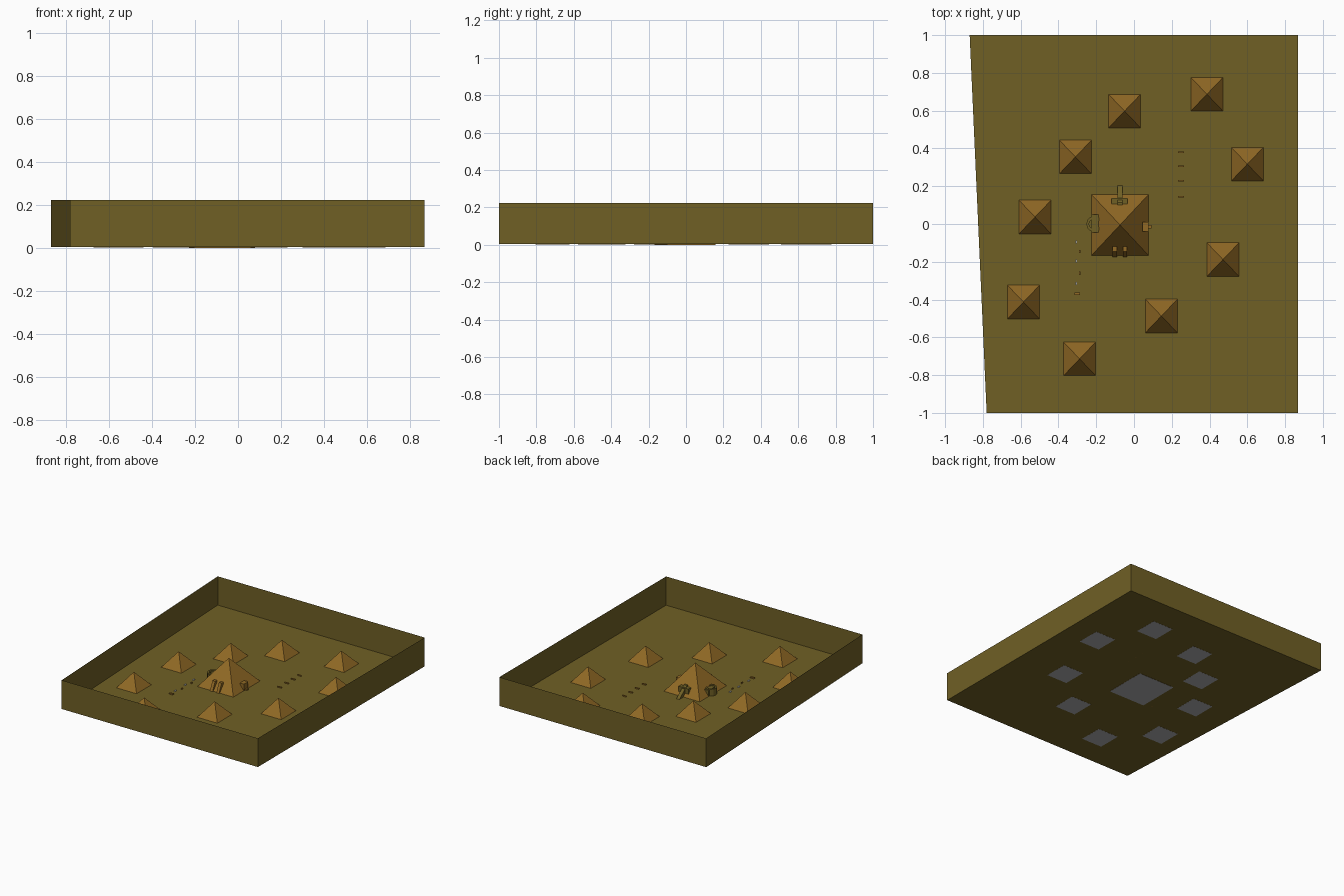
import bpy, bmesh, math
from mathutils import Vector

if "Cube" in bpy.data.objects:
    bpy.data.objects.remove(bpy.data.objects["Cube"])


def srgb(r, g, b):
    f = lambda c: (c / 255 / 12.92) if c < 11 else ((c / 255 + 0.055) / 1.055) ** 2.4
    return (f(r), f(g), f(b), 1)


def material(name, rgb):
    m = bpy.data.materials.new(name)
    m.diffuse_color = srgb(*rgb)
    m.use_nodes = True
    m.node_tree.nodes["Principled BSDF"].inputs["Base Color"].default_value = m.diffuse_color
    return m


SAND = material("olive sand", (112, 96, 37))
STONE = material("ochre stone", (146, 106, 37))
GREY = material("grey underside", (170, 170, 174))
WHITE = material("white marker", (235, 235, 230))


def finish(name, bm, *mats):
    me = bpy.data.meshes.new(name)
    bm.to_mesh(me)
    bm.free()
    for m in mats:
        me.materials.append(m)
    ob = bpy.data.objects.new(name, me)
    bpy.context.collection.objects.link(ob)
    return ob


def prism(name, pts, axis, a, b, mat):
    """Extrude a profile: axis 'x' takes (y, z) points, axis 'y' takes (x, z)."""
    bm = bmesh.new()
    at = (lambda p, t: (t, p[0], p[1])) if axis == 'x' else (lambda p, t: (p[0], t, p[1]))
    lo = [bm.verts.new(at(p, a)) for p in pts]
    hi = [bm.verts.new(at(p, b)) for p in pts]
    bm.faces.new(lo)
    bm.faces.new(hi[::-1])
    for i in range(len(pts)):
        j = (i + 1) % len(pts)
        bm.faces.new((lo[j], lo[i], hi[i], hi[j]))
    bmesh.ops.recalc_face_normals(bm, faces=bm.faces)
    return finish(name, bm, mat)


def box(name, x0, x1, y0, y1, z0, z1, mat):
    return prism(name, [(x0, z0), (x1, z0), (x1, z1), (x0, z1)], 'y', y0, y1, mat)


def pyramid(name, cx, cy, w, d, z0, h):
    bm = bmesh.new()
    base = [bm.verts.new((cx + sx * w / 2, cy + sy * d / 2, z0))
            for sx, sy in ((-1, -1), (1, -1), (1, 1), (-1, 1))]
    tip = bm.verts.new((cx, cy, h))
    for i in range(4):
        bm.faces.new((base[i], base[(i + 1) % 4], tip))
    bm.faces.new(base[::-1]).material_index = 1
    return finish(name, bm, STONE, GREY)


# Open tray: floor and four paper-thin walls, left side slanted
corners = [(-0.78, -1), (0.867, -1), (0.867, 1), (-0.87, 1)]
F = 0.004
bm = bmesh.new()
bm.faces.new([bm.verts.new((x, y, F)) for x, y in corners])
finish("desert_floor", bm, SAND)
bm = bmesh.new()
low = [bm.verts.new((x, y, F)) for x, y in corners]
top = [bm.verts.new((x, y, 0.222)) for x, y in corners]
for i in range(4):
    j = (i + 1) % 4
    bm.faces.new((low[i], low[j], top[j], top[i]))
finish("boundary_walls", bm, SAND)

# Pyramids
pyramid("great_pyramid", -0.074, -0.005, 0.307, 0.328, 0.0, 0.2)
for i, (x, y) in enumerate([(0.386, 0.687), (-0.05, 0.598), (-0.31, 0.355),
                            (0.60, 0.317), (-0.524, 0.037), (0.471, -0.188),
                            (-0.585, -0.413), (0.145, -0.487), (-0.288, -0.714)]):
    pyramid(f"small_pyramid_{i + 1}", x, y, 0.173, 0.181, 0.002, 0.113)

# South entrance: two sloping side walls
for i, x in enumerate((-0.113, -0.059)):
    prism(f"south_entrance_wall_{i + 1}",
          [(-0.175, F), (-0.12, F), (-0.12, 0.07), (-0.145, 0.07)],
          'x', x, x + 0.022, STONE)

# North entrance: lintel block with a long narrow ramp
box("north_entrance_block", -0.118, -0.034, 0.10, 0.138, F, 0.065, SAND)
prism("north_ramp", [(0.205, F), (0.10, F), (0.10, 0.075), (0.115, 0.075)],
      'x', -0.088, -0.062, SAND)

# East entrance: small porch with a step
box("east_porch", 0.045, 0.078, -0.04, 0.01, F, 0.055, STONE)
box("east_step", 0.078, 0.092, -0.025, -0.005, F, 0.012, STONE)

# West entrance: porch behind a low round well
box("west_porch", -0.225, -0.175, -0.045, 0.05, F, 0.05, SAND)
bm = bmesh.new()
rings = [[bm.verts.new((-0.21 + r * math.cos(a * math.pi / 6),
                        r * math.sin(a * math.pi / 6), z)) for a in range(12)]
         for r, z in ((0.042, F), (0.042, 0.055), (0.028, 0.055), (0.028, F))]
for lo, hi in zip(rings, rings[1:]):
    for i in range(12):
        j = (i + 1) % 12
        bm.faces.new((lo[i], lo[j], hi[j], hi[i]))
finish("west_round_well", bm, SAND)

# Rows of tiny marker stones
for i, y in enumerate((0.38, 0.305, 0.228, 0.145)):
    box(f"east_marker_{i + 1}", 0.234, 0.266, y - 0.004, y + 0.004, F, 0.012, STONE)
for i, (x, y, w, d, m) in enumerate([
        (-0.306, -0.095, 0.008, 0.016, WHITE), (-0.306, -0.195, 0.008, 0.016, WHITE),
        (-0.306, -0.315, 0.008, 0.016, WHITE), (-0.288, -0.145, 0.008, 0.016, STONE),
        (-0.288, -0.26, 0.008, 0.018, STONE), (-0.30, -0.37, 0.03, 0.014, STONE)]):
    box(f"west_marker_{i + 1}", x - w / 2, x + w / 2, y - d / 2, y + d / 2, F, 0.012, m)
